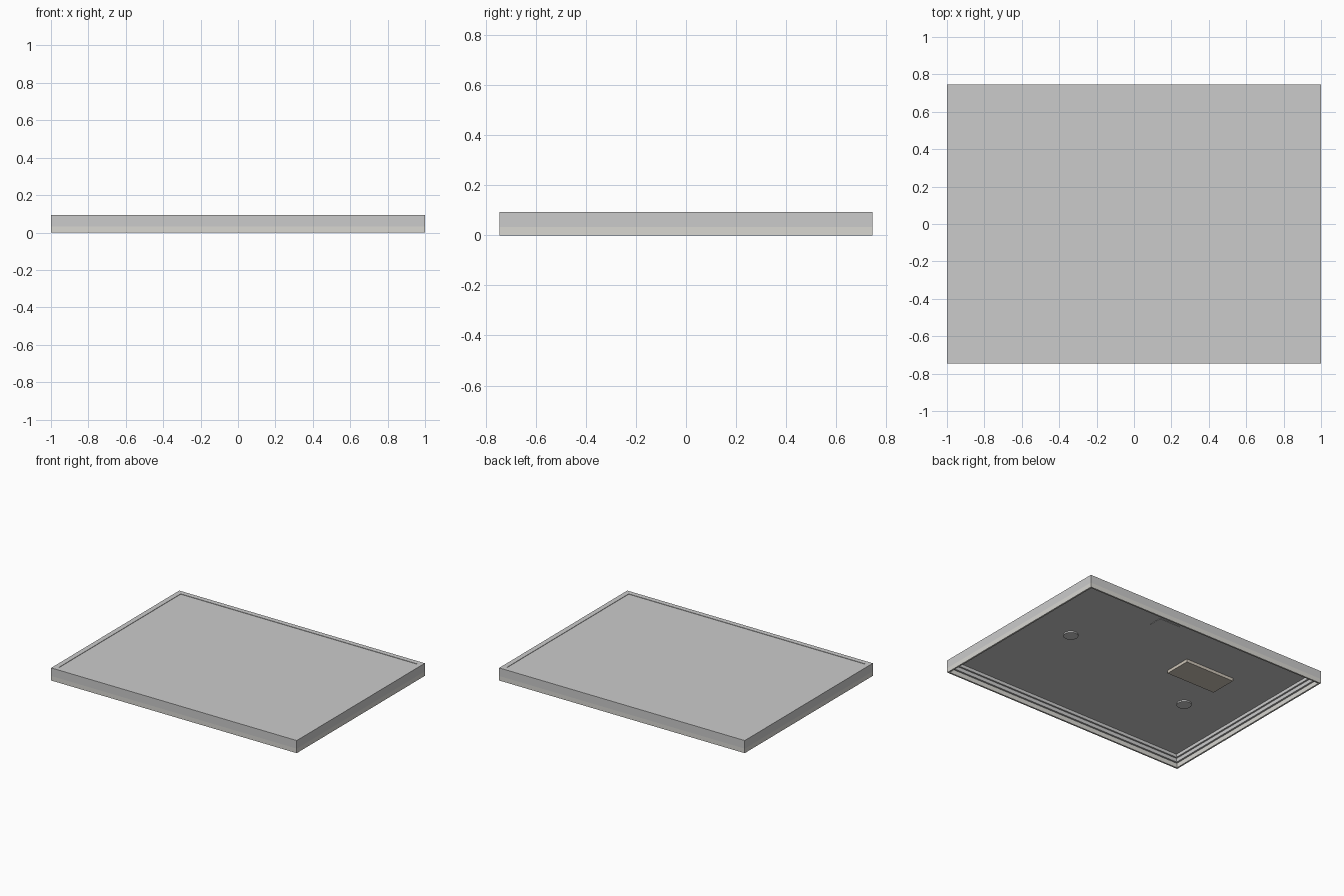
import bpy, bmesh
from mathutils import Matrix

if "Cube" in bpy.data.objects:
    bpy.data.objects.remove(bpy.data.objects["Cube"])

HX, HY = 1.0, 0.745      # outer half sizes
TOP = 0.093
PANEL_Z = 0.083          # underside of the panel


def material(name, rgb):
    m = bpy.data.materials.new(name)
    m.diffuse_color = (*rgb, 1)
    m.use_nodes = True
    m.node_tree.nodes["Principled BSDF"].inputs["Base Color"].default_value = m.diffuse_color
    return m


def finish(name, bm, mat=None):
    bmesh.ops.recalc_face_normals(bm, faces=bm.faces)
    mesh = bpy.data.meshes.new(name)
    bm.to_mesh(mesh)
    bm.free()
    ob = bpy.data.objects.new(name, mesh)
    bpy.context.collection.objects.link(ob)
    if mat:
        mesh.materials.append(mat)
    return ob


def box(name, x, y, z0, z1, sx, sy, mat=None):
    bm = bmesh.new()
    bmesh.ops.create_cube(bm, size=1, matrix=Matrix.Translation((x, y, (z0 + z1) / 2))
                          @ Matrix.Diagonal((sx, sy, z1 - z0, 1)))
    return finish(name, bm, mat)


def frame(name, profile, mat=None):
    """Sweep a closed (inset, height) profile around the rectangle with mitred corners."""
    bm = bmesh.new()
    rings = []
    for sx, sy in ((-1, -1), (1, -1), (1, 1), (-1, 1)):
        rings.append([bm.verts.new((sx * (HX - d), sy * (HY - d), z)) for d, z in profile])
    n = len(profile)
    for i in range(4):
        a, b = rings[i], rings[(i + 1) % 4]
        for j in range(n):
            k = (j + 1) % n
            bm.faces.new((a[j], a[k], b[k], b[j]))
    return finish(name, bm, mat)


def disc(name, x, y, z0, z1, r, mat=None):
    bm = bmesh.new()
    bmesh.ops.create_cone(bm, cap_ends=True, segments=32, radius1=r, radius2=r, depth=z1 - z0,
                          matrix=Matrix.Translation((x, y, (z0 + z1) / 2)))
    return finish(name, bm, mat)


warm = material("warm_grey", (0.69, 0.68, 0.64))
dark = material("panel_grey", (0.58, 0.58, 0.58))
brown = material("brown_grey", (0.62, 0.56, 0.48))

# Outer frame: warm lower band, stepped upper band
frame("lower_band", [(0, 0), (0.012, 0), (0.012, 0.033), (0, 0.033)], warm)
frame("upper_frame", [(0, 0.033), (0.025, 0.033), (0.025, 0.06), (0.037, 0.06),
                      (0.037, TOP), (0, TOP)])

# Panel set just below the rim
box("panel", 0, 0, PANEL_Z, TOP - 0.003, 2 * (HX - 0.037), 2 * (HY - 0.037), dark)

# Fittings on the underside
box("junction_box", -0.40, 0.21, PANEL_Z - 0.022, PANEL_Z, 0.40, 0.20, brown)
box("label_plate", 0.20, 0.56, PANEL_Z - 0.003, PANEL_Z, 0.17, 0.10, dark)
for i, (x, y) in enumerate(((0.60, 0.06), (-0.57, -0.16))):
    disc(f"round_boss_{i + 1}", x, y, PANEL_Z - 0.01, PANEL_Z, 0.05)
